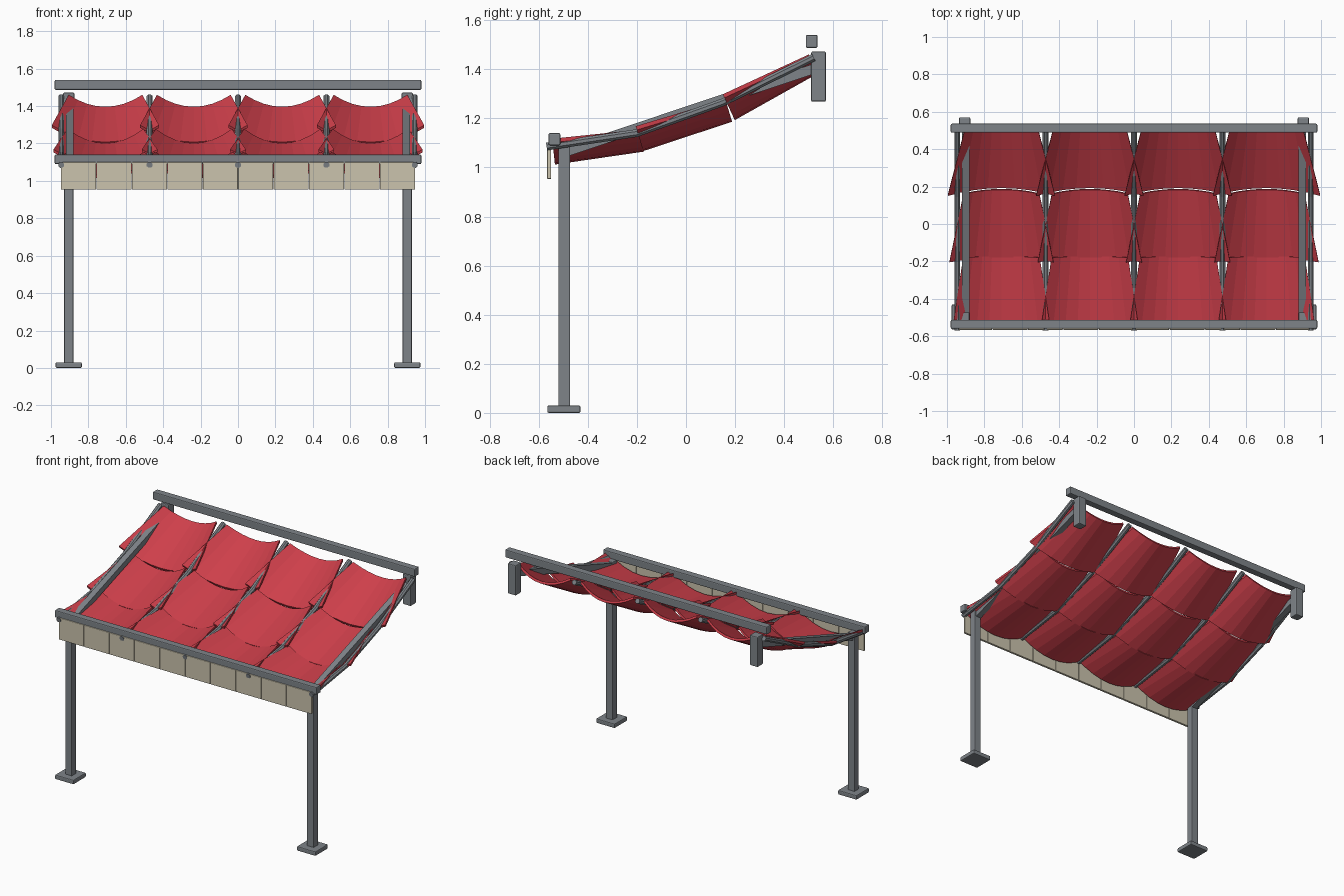
import bpy, bmesh, math
from mathutils import Vector

if "Cube" in bpy.data.objects:
    bpy.data.objects.remove(bpy.data.objects["Cube"])


def material(name, rgb):
    m = bpy.data.materials.new(name)
    m.diffuse_color = (*rgb, 1)
    m.use_nodes = True
    m.node_tree.nodes["Principled BSDF"].inputs["Base Color"].default_value = m.diffuse_color
    return m


RED = material("red cloth", (0.62, 0.05, 0.07))
GREY = material("grey metal", (0.21, 0.23, 0.25))
CREAM = material("cream cloth", (0.60, 0.55, 0.42))


def finish(bm, name, mat):
    bmesh.ops.recalc_face_normals(bm, faces=bm.faces)
    me = bpy.data.meshes.new(name)
    bm.to_mesh(me)
    bm.free()
    me.materials.append(mat)
    ob = bpy.data.objects.new(name, me)
    bpy.context.collection.objects.link(ob)
    return ob


def box(name, lo, hi, mat, bevel=0.006):
    bm = bmesh.new()
    bmesh.ops.create_cube(bm, size=1)
    for v in bm.verts:
        v.co = Vector([(lo[i] + hi[i]) / 2 + v.co[i] * (hi[i] - lo[i]) for i in range(3)])
    if bevel:
        bmesh.ops.bevel(bm, geom=bm.edges[:], offset=bevel, segments=2, profile=0.5, affect='EDGES')
    return finish(bm, name, mat)


def tube(name, x, path, rx, rn, sides, mat):
    """Sweep a ring along a (y, z) path at constant x."""
    bm = bmesh.new()
    rings = []
    for i, (y, z) in enumerate(path):
        a, b = path[max(i - 1, 0)], path[min(i + 1, len(path) - 1)]
        d = Vector((b[0] - a[0], b[1] - a[1])).normalized()
        ring = []
        for k in range(sides):
            t = 2 * math.pi * (k + 0.5) / sides
            o = rn * math.sin(t)
            ring.append(bm.verts.new((x + rx * math.cos(t), y - d.y * o, z + d.x * o)))
        rings.append(ring)
    for r, s in zip(rings, rings[1:]):
        for k in range(sides):
            j = (k + 1) % sides
            bm.faces.new((r[k], r[j], s[j], s[k]))
    bm.faces.new(rings[0])
    bm.faces.new(rings[-1])
    return finish(bm, name, mat)


def cloth(name, cx, start, end, thick=0.016, n=8):
    """Sagging flared panel; start and end are (y, z, half width, sag)."""
    bm = bmesh.new()
    u = Vector((end[0] - start[0], end[1] - start[1])).normalized()
    ny, nz = u.y, -u.x
    grid = []
    for y, z, hw, sag in (start, end):
        for off in (0, -thick):
            row = []
            for i in range(n + 1):
                t = 2 * i / n - 1
                d = -sag * (1 - t * t) + off
                row.append(bm.verts.new((cx + hw * t, y + ny * d, z + nz * d)))
            grid.append(row)
    a, b, c, d = grid
    for i in range(n):
        for p, q in ((a, c), (b, d), (a, b), (c, d)):
            bm.faces.new((p[i], p[i + 1], q[i + 1], q[i]))
    for i in (0, n):
        bm.faces.new((a[i], b[i], d[i], c[i]))
    return finish(bm, name, RED)


# long beams
box("front_beam", (-0.98, -0.56, 1.09), (0.98, -0.512, 1.14), GREY)
box("back_beam", (-0.98, 0.488, 1.487), (0.98, 0.536, 1.54), GREY)

# posts, feet, wall brackets and straight side arms
for s, side in ((-1, "left"), (1, "right")):
    x = 0.905 * s
    box(side + "_post", (x - 0.025, -0.52, 0.025), (x + 0.025, -0.472, 1.095), GREY, 0.004)
    box(side + "_foot", (x - 0.07, -0.565, 0), (x + 0.07, -0.43, 0.03), GREY)
    box(side + "_wall_bracket", (x - 0.03, 0.51, 1.268), (x + 0.03, 0.57, 1.472), GREY)
    tube(side + "_side_arm", 0.9 * s, [(-0.5, 1.06), (0.53, 1.405)], 0.028, 0.028, 4, GREY)

# bent rafters carrying the cloth
for i in range(5):
    tube(f"rafter_{i + 1}", (i - 2) * 0.4725,
         [(0.52, 1.448), (0.15, 1.265), (-0.2, 1.14), (-0.568, 1.085)], 0.017, 0.017, 8, GREY)

# three overlapping cloth panels on each of the four bays
for i in range(4):
    cx = (i - 1.5) * 0.4725
    cloth(f"upper_cloth_{i + 1}", cx, (0.50, 1.46, 0.197, 0.07), (0.15, 1.298, 0.287, 0.1))
    cloth(f"middle_cloth_{i + 1}", cx, (0.16, 1.278, 0.203, 0.08), (-0.205, 1.168, 0.278, 0.09))
    cloth(f"lower_cloth_{i + 1}", cx, (-0.18, 1.155, 0.205, 0.075), (-0.545, 1.117, 0.26, 0.09))

# hanging front valance in ten pieces
for i in range(10):
    x = -0.947 + i * 0.1894
    box(f"valance_{i + 1}", (x + 0.001, -0.566, 0.953), (x + 0.1884, -0.55, 1.1), CREAM, 0.003)
